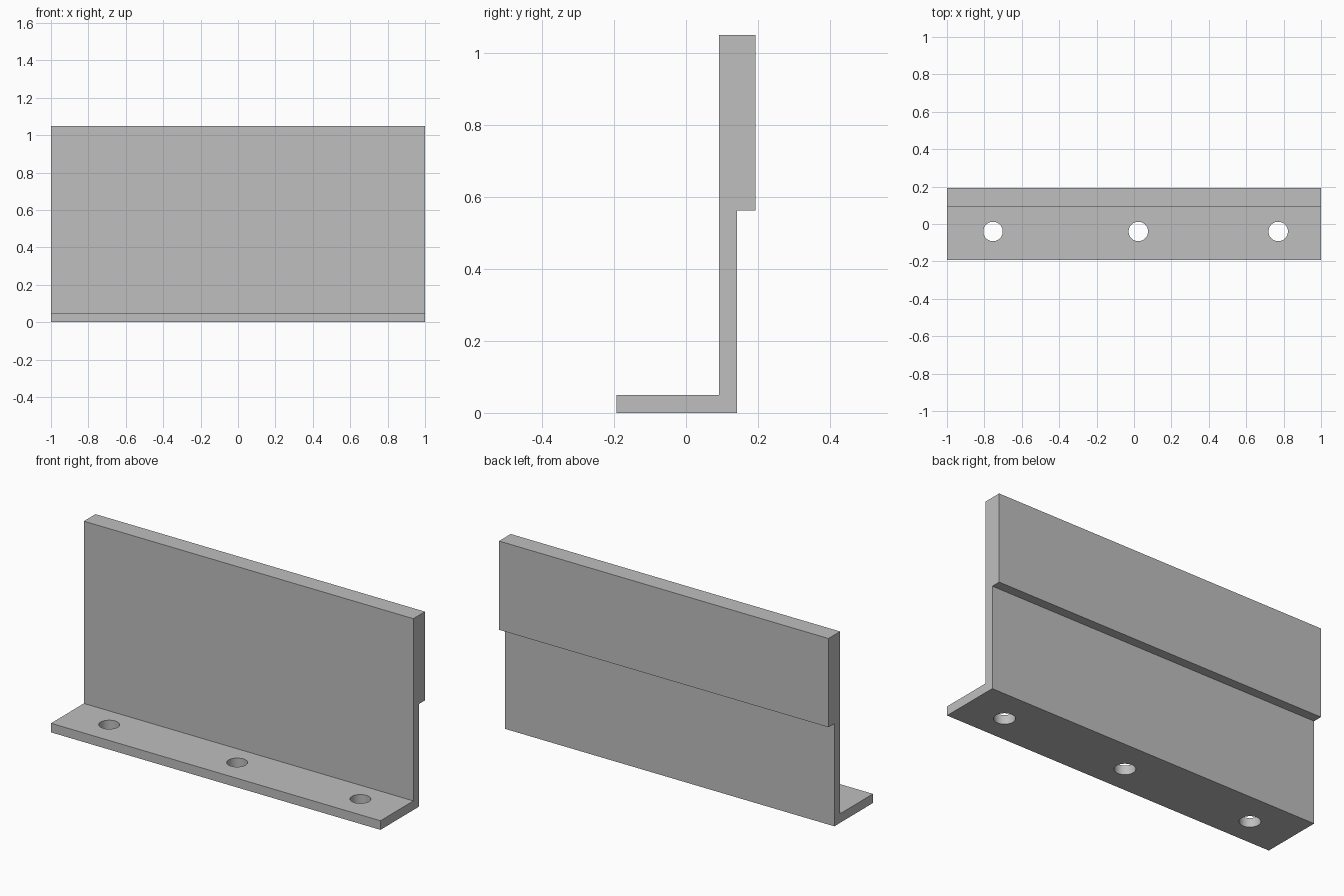
import bpy
import bmesh

cube = bpy.data.objects.get("Cube")
if cube:
    bpy.data.objects.remove(cube, do_unlink=True)

# Plain grey material
grey = bpy.data.materials.new("plain_grey")
grey.use_nodes = True
colour = (0.52, 0.52, 0.52, 1)
grey.diffuse_color = colour
grey.node_tree.nodes["Principled BSDF"].inputs["Base Color"].default_value = colour

# Side profile (y, z): foot flange, upright web, thickened upper back
profile = [(-0.193, 0), (0.142, 0), (0.142, 0.563), (0.193, 0.563),
           (0.193, 1.05), (0.092, 1.05), (0.092, 0.05), (-0.193, 0.05)]
bm = bmesh.new()
section = bm.faces.new([bm.verts.new((-1, y, z)) for y, z in profile])
extruded = bmesh.ops.extrude_face_region(bm, geom=[section])["geom"]
bmesh.ops.translate(bm, vec=(2, 0, 0),
                    verts=[v for v in extruded if isinstance(v, bmesh.types.BMVert)])
bmesh.ops.recalc_face_normals(bm, faces=bm.faces)
mesh = bpy.data.meshes.new("bracket")
bm.to_mesh(mesh)
bm.free()
bracket = bpy.data.objects.new("bracket", mesh)
bpy.context.collection.objects.link(bracket)
mesh.materials.append(grey)

# Three bolt holes through the foot
for x in (-0.754, 0.023, 0.771):
    bpy.ops.mesh.primitive_cylinder_add(vertices=48, radius=0.052, depth=0.2,
                                        location=(x, -0.04, 0.025))
    cutter = bpy.context.object
    cutter.name = "hole_cutter"
    cutter.data.materials.append(grey)
    hole = bracket.modifiers.new("bolt_hole", 'BOOLEAN')
    hole.object = cutter
    hole.solver = 'EXACT'
    bpy.ops.object.select_all(action='DESELECT')
    bracket.select_set(True)
    bpy.context.view_layer.objects.active = bracket
    bpy.ops.object.modifier_apply(modifier=hole.name)
    bpy.data.objects.remove(cutter, do_unlink=True)

bpy.ops.object.shade_smooth_by_angle()
